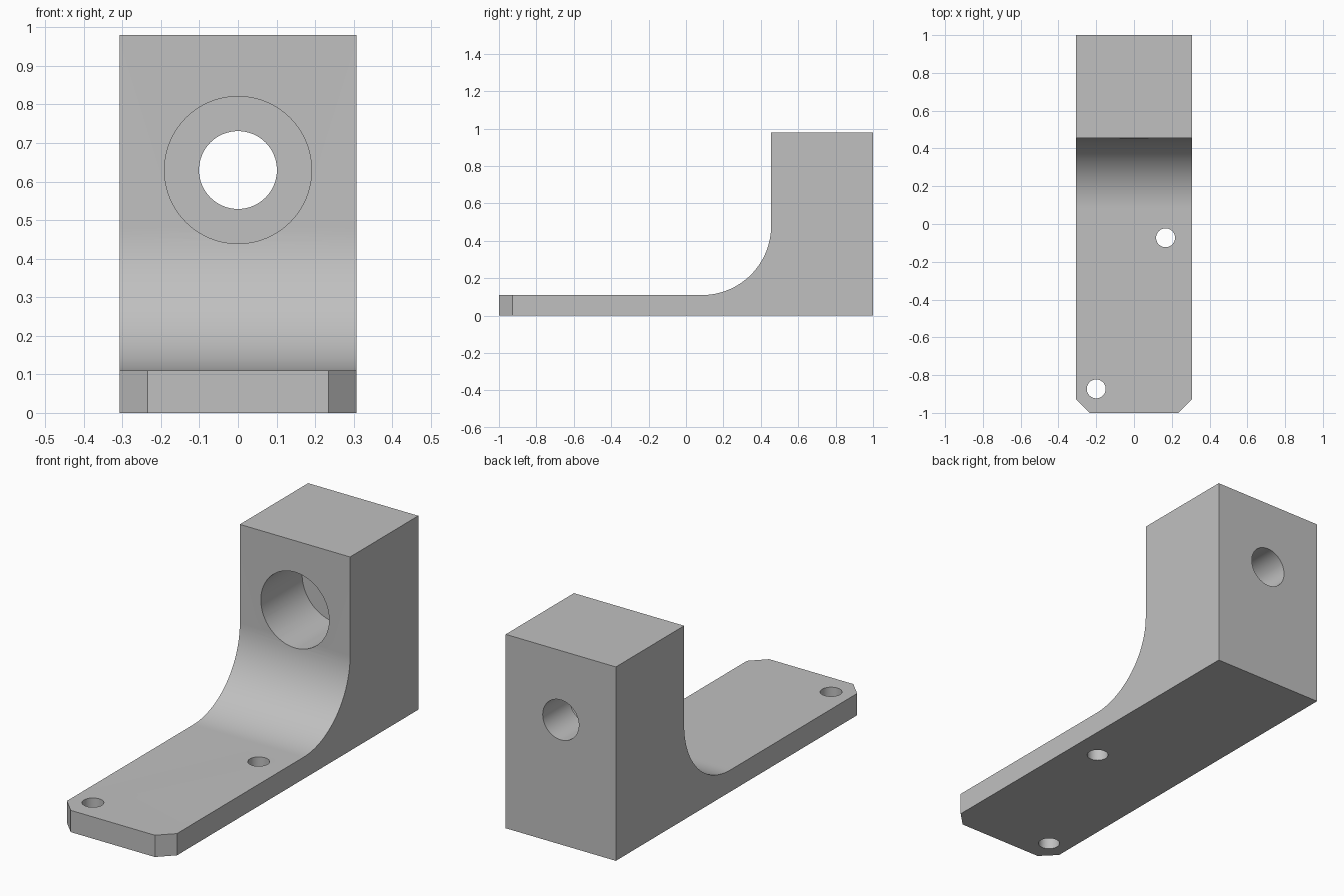
import bpy, bmesh, math
from mathutils import Matrix

if "Cube" in bpy.data.objects:
    bpy.data.objects.remove(bpy.data.objects["Cube"])

HALF_W = 0.308          # half width of the bracket
BASE_T, TOP = 0.11, 0.98
BLOCK_Y, R = 0.455, 0.37

grey = bpy.data.materials.new("plain grey")
grey.diffuse_color = (0.53, 0.53, 0.53, 1)
grey.use_nodes = True
grey.node_tree.nodes["Principled BSDF"].inputs["Base Color"].default_value = grey.diffuse_color


def extrude_profile(name, points, vector):
    """Closed solid made by extruding a flat outline along a vector."""
    bm = bmesh.new()
    face = bm.faces.new([bm.verts.new(p) for p in points])
    out = bmesh.ops.extrude_face_region(bm, geom=[face])
    bmesh.ops.translate(bm, vec=vector,
                        verts=[v for v in out["geom"] if isinstance(v, bmesh.types.BMVert)])
    bmesh.ops.recalc_face_normals(bm, faces=bm.faces)
    return to_object(bm, name)


def cylinder(name, radius, depth, location, rotation=Matrix()):
    bm = bmesh.new()
    bmesh.ops.create_cone(bm, cap_ends=True, segments=64, radius1=radius, radius2=radius,
                          depth=depth, matrix=Matrix.Translation(location) @ rotation)
    return to_object(bm, name)


def to_object(bm, name):
    mesh = bpy.data.meshes.new(name)
    bm.to_mesh(mesh)
    bm.free()
    mesh.materials.append(grey)
    obj = bpy.data.objects.new(name, mesh)
    bpy.context.collection.objects.link(obj)
    return obj


def cut(target, cutter):
    bpy.context.view_layer.objects.active = target
    mod = target.modifiers.new("cut", "BOOLEAN")
    mod.operation, mod.solver, mod.object = "DIFFERENCE", "EXACT", cutter
    bpy.ops.object.modifier_apply(modifier=mod.name)
    bpy.data.objects.remove(cutter)


# Bracket body: thin foot sweeping up through a concave fillet into the block
outline = [(1, 0), (1, TOP), (BLOCK_Y, TOP)]
for i in range(33):
    a = math.pi / 2 * i / 32
    outline.append((BLOCK_Y - R + R * math.cos(a), BASE_T + R - R * math.sin(a)))
outline += [(-1, BASE_T), (-1, 0)]
bracket = extrude_profile("bracket", [(-HALF_W, y, z) for y, z in outline], (2 * HALF_W, 0, 0))

# Chamfered front corners of the foot
for s in (-1, 1):
    corner = [(s * 0.235, -1), (s * HALF_W, -0.927), (s * 0.4, -0.927), (s * 0.4, -1.1), (s * 0.235, -1.1)]
    cut(bracket, extrude_profile("corner_cutter", [(x, y, -0.1) for x, y in corner], (0, 0, 0.4)))

# Counterbored hole through the block: wide pocket in front, narrow hole behind
along_y = Matrix.Rotation(math.pi / 2, 4, "X")
cut(bracket, cylinder("hole_cutter", 0.101, 1.6, (0, 0.7, 0.63), along_y))
cut(bracket, cylinder("pocket_cutter", 0.191, 0.6, (0, BLOCK_Y + 0.03, 0.63), along_y))

# Small screw holes through the foot
for x, y in ((0.167, -0.073), (-0.2, -0.873)):
    cut(bracket, cylinder("screw_cutter", 0.05, 0.5, (x, y, 0.05)))

# Smooth the fillet and holes, keep the edges sharp
bpy.ops.object.select_all(action="DESELECT")
bracket.select_set(True)
bpy.context.view_layer.objects.active = bracket
bpy.ops.object.shade_smooth_by_angle(angle=math.radians(30))
